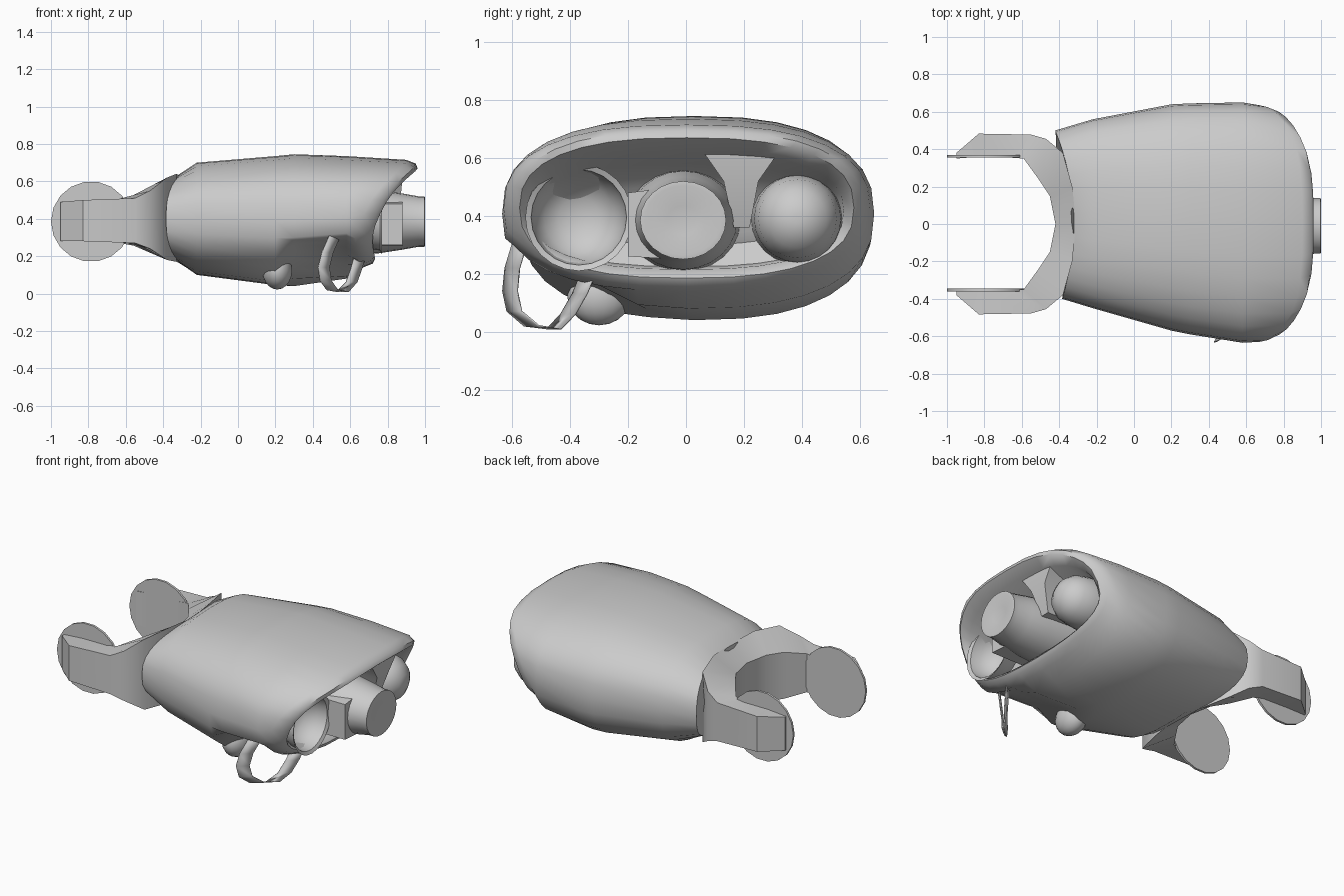
import bpy, bmesh, math
from mathutils import Vector

if "Cube" in bpy.data.objects:
    bpy.data.objects.remove(bpy.data.objects["Cube"])


def make(name, verts, faces, angle=40, thick=0):
    me = bpy.data.meshes.new(name)
    me.from_pydata(verts, [], faces)
    bm = bmesh.new()
    bm.from_mesh(me)
    bmesh.ops.recalc_face_normals(bm, faces=bm.faces)
    bm.to_mesh(me)
    bm.free()
    ob = bpy.data.objects.new(name, me)
    bpy.context.collection.objects.link(ob)
    if thick:
        m = ob.modifiers.new("thickness", 'SOLIDIFY')
        m.thickness = thick
    bpy.ops.object.select_all(action='DESELECT')
    ob.select_set(True)
    bpy.context.view_layer.objects.active = ob
    bpy.ops.object.shade_smooth_by_angle(angle=math.radians(angle))
    return ob


def loft(name, rings, caps=(True, True), angle=40):
    n = len(rings[0])
    verts = [v for r in rings for v in r]
    faces = []
    for i in range(len(rings) - 1):
        for j in range(n):
            k = (j + 1) % n
            faces.append((i * n + j, i * n + k, (i + 1) * n + k, (i + 1) * n + j))
    if caps[0]:
        faces.append(tuple(range(n)))
    if caps[1]:
        faces.append(tuple(range(len(verts) - n, len(verts))))
    return make(name, verts, faces, angle)


def oval(y0, y1, z0, z1, n=32, p=2.5):
    pts = []
    for i in range(n):
        a = 2 * math.pi * i / n
        c, s = math.cos(a), math.sin(a)
        pts.append(((y0 + y1) / 2 + (y1 - y0) / 2 * math.copysign(abs(c) ** (2 / p), c),
                    (z0 + z1) / 2 + (z1 - z0) / 2 * math.copysign(abs(s) ** (2 / p), s)))
    return pts


def lathe(name, y, z, profile, caps, n=24, sy=1.0):
    rings = [[(x, y + sy * r * math.cos(2 * math.pi * i / n), z + r * math.sin(2 * math.pi * i / n))
              for i in range(n)] for x, r in profile]
    return loft(name, rings, caps)


# Main shell: curved back edge, leaning front rim, recessed inner panel
def back_x(y):
    return -0.32 - 0.09 * (y / 0.47) ** 2


def front_x(y, z):
    t = min(1, max(0, (z - 0.18) / 0.48))
    return 0.73 + 0.23 * t - 0.10 * min(1.2, abs(y) / 0.6) ** 3


rings = []
for x, y0, y1, z0, z1 in [(None, -0.40, 0.50, 0.17, 0.63), (-0.22, -0.45, 0.56, 0.10, 0.70),
                          (0.2, -0.57, 0.64, 0.045, 0.735), (0.3, -0.59, 0.645, 0.04, 0.745),
                          (0.58, -0.635, 0.65, 0.08, 0.735)]:
    ring = []
    for y, z in oval(y0, y1, z0, z1):
        if x and x > 0.2 and y < -0.08 and z < 0.35:   # flattened lower corner
            z = max(z, 0.32 - 0.5 * (y + 0.62))
        ring.append((back_x(y) if x is None else x, y, z))
    rings.append(ring)
for d, y0, y1, z0, z1 in [(0.06, -0.63, 0.635, 0.14, 0.715), (0.01, -0.60, 0.61, 0.16, 0.695),
                          (0.0, -0.575, 0.58, 0.185, 0.67), (0.04, -0.545, 0.545, 0.215, 0.62),
                          (0.16, -0.53, 0.53, 0.225, 0.58), (0.24, -0.4, 0.4, 0.3, 0.5)]:
    rings.append([(front_x(y, z) - d, y, z) for y, z in oval(y0, y1, z0, z1)])
loft("shell", rings, (True, True), 50)

# Rear fork: inner xy, outer xy, inner low/high z, outer low/high z
half = [(-0.42, 0.0, -0.31, 0.0, 0.25, 0.54, 0.18, 0.63),
        (-0.45, 0.15, -0.33, 0.2, 0.25, 0.54, 0.17, 0.64),
        (-0.51, 0.24, -0.38, 0.38, 0.25, 0.54, 0.18, 0.62),
        (-0.59, 0.35, -0.47, 0.455, 0.27, 0.51, 0.24, 0.55),
        (-0.66, 0.355, -0.55, 0.478, 0.275, 0.50, 0.27, 0.51),
        (-0.82, 0.36, -0.83, 0.483, 0.28, 0.50, 0.28, 0.50),
        (-0.95, 0.35, -0.95, 0.38, 0.28, 0.49, 0.28, 0.49)]
path = [(h, -1) for h in reversed(half)] + [(h, 1) for h in half[1:]]
loft("rear_fork", [[(h[0], s * h[1], h[4]), (h[0], s * h[1], h[5]),
                    (h[2], s * h[3], h[7]), (h[2], s * h[3], h[6])] for h, s in path],
     angle=35)

# Round pads inside the fork tips
for side, y in (("left", -0.353), ("right", 0.362)):
    rings = [[(-0.785 + r * math.cos(2 * math.pi * i / 18), y + d, 0.385 + r * math.sin(2 * math.pi * i / 18))
              for i in range(18)] for d, r in [(-0.007, 0.215), (0.007, 0.215)]]
    loft(side + "_fork_pad", rings)

# Front openings: hollow socket, protruding barrel, recessed dome
lathe("hollow_socket", -0.37, 0.395,
      [(0.77, 0.185), (0.76, 0.165), (0.70, 0.155), (0.64, 0.12), (0.61, 0.07), (0.60, 0.02)], (False, True))
lathe("middle_barrel", -0.01, 0.385,
      [(0.55, 0.18), (0.75, 0.17), (0.88, 0.15), (0.965, 0.135), (0.998, 0.135),
       (1.0, 0.12), (0.985, 0.05)], (True, True), sy=1.1)
lathe("side_dome", 0.385, 0.39,
      [(0.55, 0.16), (0.72, 0.15), (0.80, 0.135), (0.85, 0.10), (0.88, 0.05), (0.885, 0.015)], (True, True))
loft("barrel_side_block", [[(x, -0.2, 0.26), (x, -0.04, 0.25), (x, -0.04, 0.50), (x, -0.2, 0.48)]
                           for x in (0.58, 0.88)])

# Wedge hanging between the two right openings
loft("nose_wedge", [[(x0, y0, z), (x1, y0, z), (x1, y1, z), (x0, y1, z)]
                    for x0, x1, y0, y1, z in [(0.62, 0.88, 0.06, 0.32, 0.62), (0.62, 0.87, 0.13, 0.25, 0.52),
                                              (0.62, 0.82, 0.165, 0.22, 0.36)]])

# Strap loop hanging at the lower corner
pts = [(0.49, -0.60, 0.31), (0.45, -0.627, 0.22), (0.43, -0.635, 0.14), (0.44, -0.62, 0.07),
       (0.475, -0.56, 0.018), (0.53, -0.48, 0.008), (0.575, -0.43, 0.06), (0.60, -0.39, 0.13), (0.62, -0.36, 0.2)]
verts = []
for p in pts:
    verts += [Vector(p), Vector(p) + Vector((0.06, 0.05, 0))]
make("strap_loop", verts, [(2 * i, 2 * i + 1, 2 * i + 3, 2 * i + 2) for i in range(len(pts) - 1)], 60, 0.006)

# Rounded bump under the shell
bpy.ops.mesh.primitive_uv_sphere_add(segments=18, ring_count=10, radius=0.1, location=(0.21, -0.3, 0.122))
bump = bpy.context.object
bump.name = "underside_bump"
bump.scale = (0.8, 1.1, 1)
bpy.ops.object.shade_smooth_by_angle(angle=math.radians(40))
